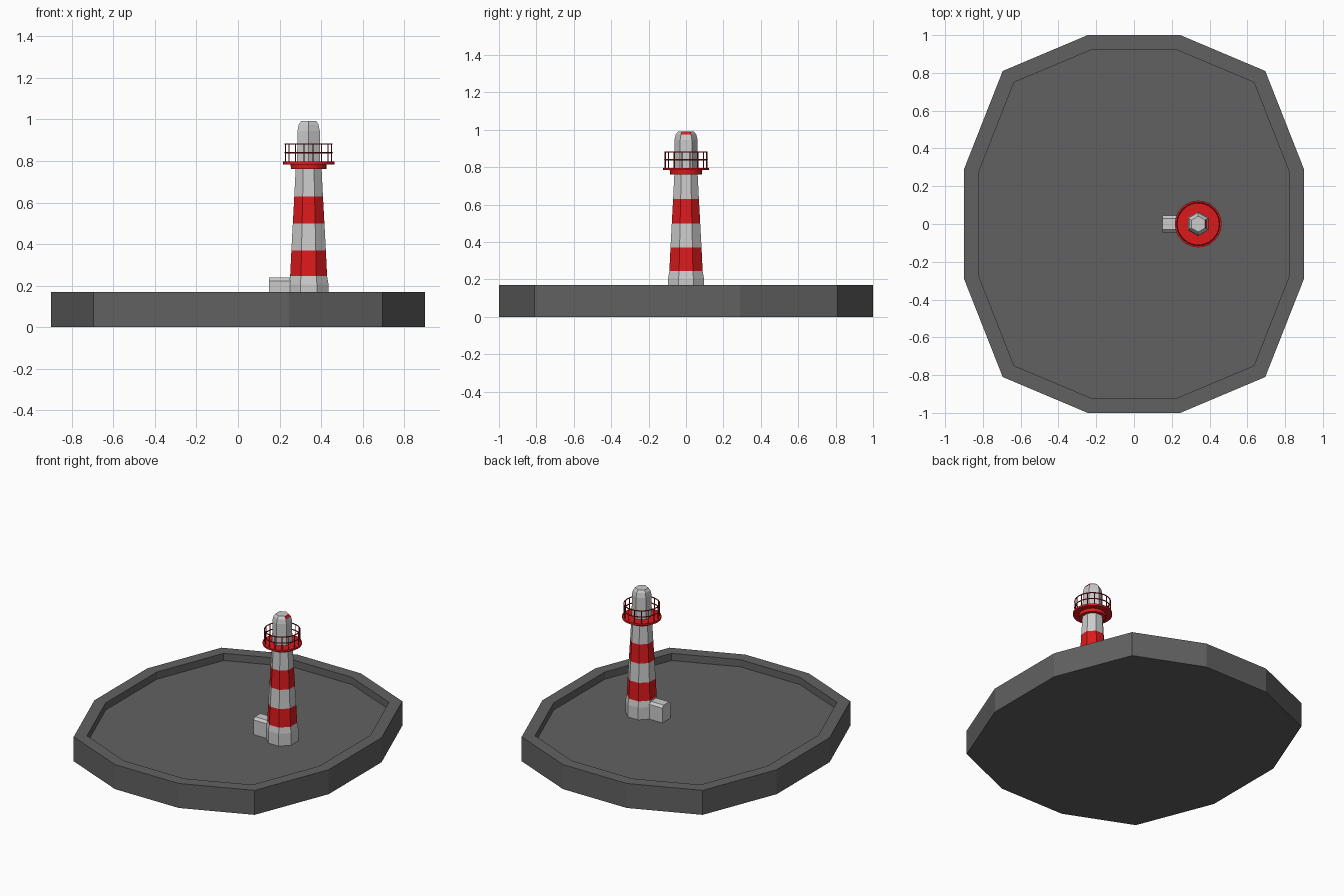
import bpy, bmesh, math
from math import pi, cos, sin

if "Cube" in bpy.data.objects:
    bpy.data.objects.remove(bpy.data.objects["Cube"])

TX = 0.34      # tower axis
FLOOR = 0.12   # sunken floor of the island


def material(name, rgb):
    m = bpy.data.materials.new(name)
    m.diffuse_color = (*rgb, 1)
    m.use_nodes = True
    m.node_tree.nodes["Principled BSDF"].inputs["Base Color"].default_value = m.diffuse_color
    return m


RED = material("red_paint", (0.72, 0.01, 0.012))
WHITE = material("pale_grey", (0.6, 0.6, 0.6))
STONE = material("dark_stone", (0.12, 0.12, 0.12))
DARK_RED = material("dark_red", (0.35, 0.008, 0.01))


def loft(name, rings, mats, bands=None, caps=(True, True)):
    """Skin a stack of equal-sized point rings; bands = material index per step."""
    bm = bmesh.new()
    loops = [[bm.verts.new(p) for p in ring] for ring in rings]
    n = len(loops[0])
    for i, (a, b) in enumerate(zip(loops, loops[1:])):
        for k in range(n):
            f = bm.faces.new((a[k], a[(k + 1) % n], b[(k + 1) % n], b[k]))
            f.material_index = bands[i] if bands else 0
    if caps[0]:
        bm.faces.new(loops[0][::-1])
    if caps[1]:
        bm.faces.new(loops[-1])
    me = bpy.data.meshes.new(name)
    bm.to_mesh(me)
    bm.free()
    for m in mats:
        me.materials.append(m)
    ob = bpy.data.objects.new(name, me)
    bpy.context.collection.objects.link(ob)
    return ob


def ring(r, z, sides, turn=0.0):
    return [(TX + r * cos(turn + 2 * pi * k / sides),
             r * sin(turn + 2 * pi * k / sides), z) for k in range(sides)]


def island_ring(quarter, z):
    """Mirror three corner points into a twelve-sided outline."""
    q = quarter
    half = q + [(-x, y) for x, y in q[::-1]]
    return [(x, y, z) for x, y in half + [(-x, -y) for x, y in half]]


# Island with raised rim
outer = [(0.90, 0.29), (0.695, 0.81), (0.245, 1.0)]
inner = [(0.82, 0.28), (0.635, 0.75), (0.23, 0.92)]
loft("island", [island_ring(outer, 0), island_ring(outer, 0.17),
                island_ring(inner, 0.17), island_ring(inner, FLOOR)], [STONE])

# Striped octagonal tower
k8 = 1 / cos(pi / 8)
profile = [(0.096, FLOOR), (0.096, 0.205), (0.089, 0.245), (0.083, 0.37),
           (0.076, 0.50), (0.069, 0.63), (0.062, 0.77)]
loft("tower", [ring(a * k8, z, 8, pi / 8) for a, z in profile],
     [WHITE, RED], [0, 0, 1, 0, 1, 0], (False, False))

# Gallery: collar and deck
loft("gallery", [ring(r, z, 24) for r, z in
                 [(0.055, 0.762), (0.085, 0.762), (0.087, 0.784),
                  (0.124, 0.784), (0.124, 0.797)]], [RED], None, (False, True))

# Railing: posts and hoops
for i in range(16):
    t = 2 * pi * (i + 0.5) / 16
    bpy.ops.mesh.primitive_cylinder_add(
        vertices=6, radius=0.003, depth=0.088,
        location=(TX + 0.113 * cos(t), 0.113 * sin(t), 0.84))
    post = bpy.context.object
    post.name = f"railing_post_{i + 1}"
    post.data.materials.append(DARK_RED)
for i, z in enumerate((0.84, 0.882)):
    bpy.ops.mesh.primitive_torus_add(
        major_radius=0.113, minor_radius=0.0035, major_segments=24,
        minor_segments=6, location=(TX, 0, z))
    hoop = bpy.context.object
    hoop.name = f"railing_hoop_{i + 1}"
    hoop.data.materials.append(DARK_RED)

# Hexagonal lantern with a stepped cap and one red pane facing +x
lantern = loft("lantern", [ring(r, z, 6, pi / 6) for r, z in
                           [(0.064, 0.797), (0.062, 0.945), (0.055, 0.975),
                            (0.042, 0.992)]], [WHITE, RED], None, (False, True))
for f in lantern.data.polygons:
    if f.center.z > 0.976 and f.center.x > TX + 0.03:
        f.material_index = 1

# Entrance hut with bevelled roof edges
hut = [(-0.045, FLOOR), (0.045, FLOOR), (0.045, 0.222),
       (0.03, 0.238), (-0.03, 0.238), (-0.045, 0.222)]
loft("entrance_hut", [[(x, y, z) for y, z in hut] for x in (0.15, 0.27)], [WHITE])
